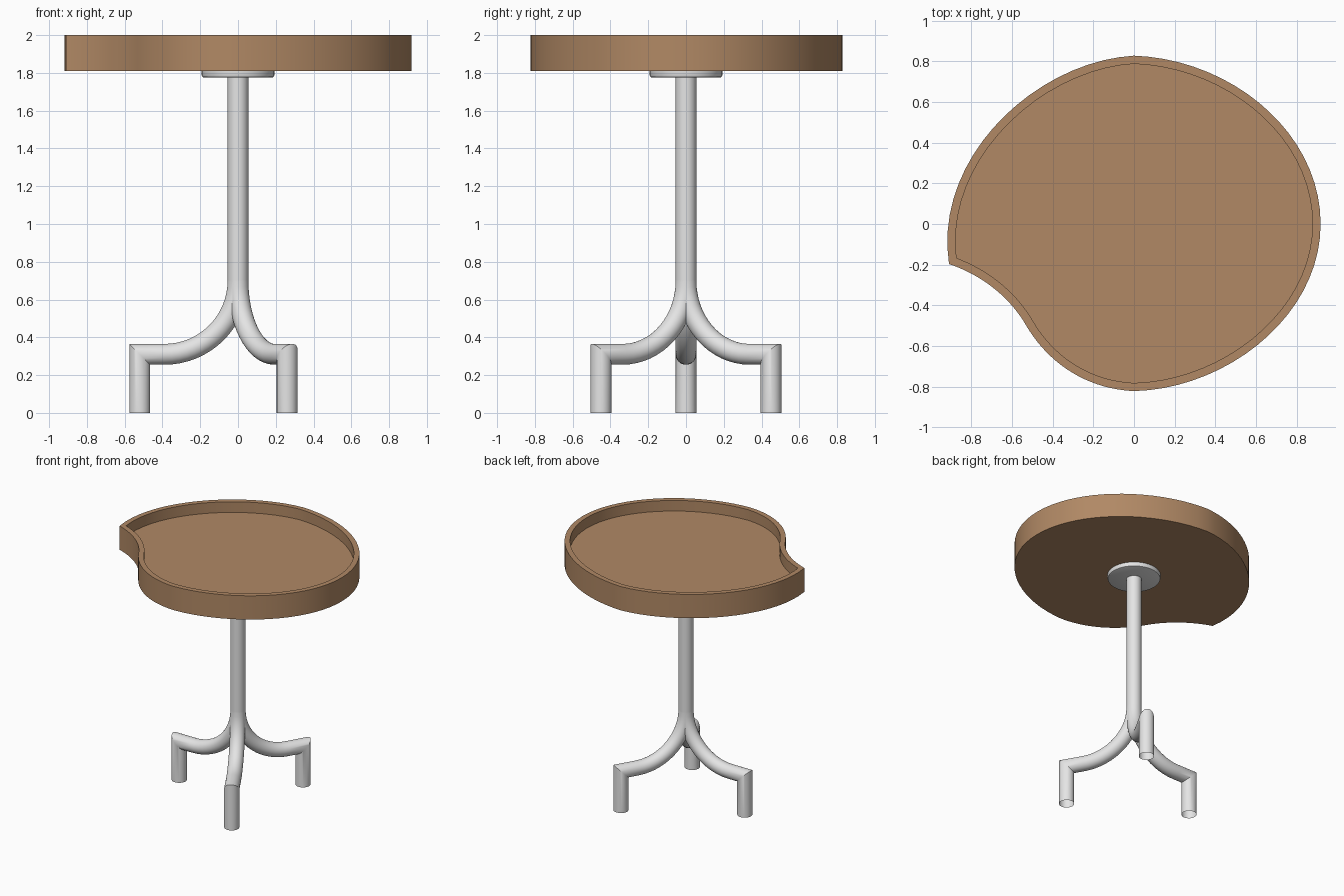
import bpy, bmesh, math
from mathutils import Vector
from mathutils.geometry import interpolate_bezier

if "Cube" in bpy.data.objects:
    bpy.data.objects.remove(bpy.data.objects["Cube"])


def material(name, color):
    m = bpy.data.materials.new(name)
    m.diffuse_color = (*color, 1)
    m.use_nodes = True
    m.node_tree.nodes["Principled BSDF"].inputs["Base Color"].default_value = m.diffuse_color
    return m


wood = material("warm wood", (0.44, 0.25, 0.13))
metal = material("light grey metal", (0.78, 0.78, 0.78))


def finish(bm, name, mat, angle=35):
    bmesh.ops.recalc_face_normals(bm, faces=bm.faces)
    mesh = bpy.data.meshes.new(name)
    bm.to_mesh(mesh)
    bm.free()
    mesh.materials.append(mat)
    ob = bpy.data.objects.new(name, mesh)
    bpy.context.collection.objects.link(ob)
    bpy.ops.object.select_all(action='DESELECT')
    ob.select_set(True)
    bpy.context.view_layer.objects.active = ob
    bpy.ops.object.shade_smooth_by_angle(angle=math.radians(angle))
    return ob


def bridge(bm, a, b):
    n = len(a)
    for i in range(n):
        bm.faces.new((a[i], a[(i + 1) % n], b[(i + 1) % n], b[i]))


def tube(name, path, radius, turn=0.0, sides=32):
    """Open pipe along (distance, height) points, mitred at corners."""
    bm = bmesh.new()
    pts = [Vector(p) for p in path]
    rings = []
    for i, p in enumerate(pts):
        d1 = (p - pts[max(i - 1, 0)]).normalized()
        d2 = (pts[min(i + 1, len(pts) - 1)] - p).normalized()
        t = (d1 + d2).normalized()
        ref = d1 if i else d2
        n = Vector((-t.y, t.x)) / max(t.dot(ref), 0.3)
        ring = []
        for k in range(sides):
            a = 2 * math.pi * k / sides
            r = p.x + n.x * radius * math.cos(a)
            z = p.y + n.y * radius * math.cos(a)
            s = radius * math.sin(a)
            ring.append(bm.verts.new((r * math.cos(turn) - s * math.sin(turn),
                                      r * math.sin(turn) + s * math.cos(turn), z)))
        rings.append(ring)
    for a, b in zip(rings, rings[1:]):
        bridge(bm, a, b)
    return finish(bm, name, metal)


# Tray outline: bezier pieces, clockwise from the pointed corner
corner, back, right = (-0.91, -0.197), (0, 0.828), (0.918, 0)
front, notch = (0, -0.822), (-0.53, -0.5)
pieces = [
    (corner, (-0.99, 0.33), (-0.48, 0.80), back),
    (back, (0.48, 0.81), (0.918, 0.45), right),
    (right, (0.918, -0.45), (0.46, -0.81), front),
    (front, (-0.25, -0.81), (-0.43, -0.67), notch),
    (notch, (-0.61, -0.36), (-0.75, -0.25), corner),
]
outline = []
for piece in pieces:
    curve = interpolate_bezier(*[Vector((*p, 0)) for p in piece], 20)
    outline += [p.to_2d() for p in curve[:-1]]


def inset(points, d):
    out = []
    for i, p in enumerate(points):
        d1 = (p - points[i - 1]).normalized()
        d2 = (points[(i + 1) % len(points)] - p).normalized()
        n1, n2 = Vector((d1.y, -d1.x)), Vector((d2.y, -d2.x))
        out.append(p + (n1 + n2) * d / (1 + n1.dot(n2)))
    return out


# Tray top: base, outer wall, rim, inner wall, floor
bm = bmesh.new()
inner = inset(outline, 0.04)
rings = [[bm.verts.new((p.x, p.y, z)) for p in loop]
         for loop, z in ((outline, 1.81), (outline, 2.0), (inner, 2.0), (inner, 1.915))]
for a, b in zip(rings, rings[1:]):
    bridge(bm, a, b)
bm.faces.new(rings[0])
bm.faces.new(rings[-1])
finish(bm, "tray_top", wood)

# Mounting plate with a softened lower edge
bm = bmesh.new()
plate = [[bm.verts.new((r * math.cos(k * math.pi / 24), r * math.sin(k * math.pi / 24), z))
          for k in range(48)]
         for r, z in ((0.182, 1.776), (0.189, 1.779), (0.192, 1.786), (0.192, 1.81))]
for a, b in zip(plate, plate[1:]):
    bridge(bm, a, b)
bm.faces.new(plate[0])
bm.faces.new(plate[-1])
finish(bm, "mounting_plate", metal)

# Central post
tube("post", [(0, 1.78), (0, 0.70)], 0.055)

# Three bent legs: quarter bend, short arm, mitred foot
bend = [(0.39 - 0.39 * math.cos(a), 0.70 - 0.39 * math.sin(a))
        for a in (math.pi / 2 * i / 16 for i in range(17))]
for i, degrees in enumerate((180, 60, -60)):
    tube(f"leg_{i + 1}", bend + [(0.52, 0.31), (0.52, 0)], 0.055, math.radians(degrees))
